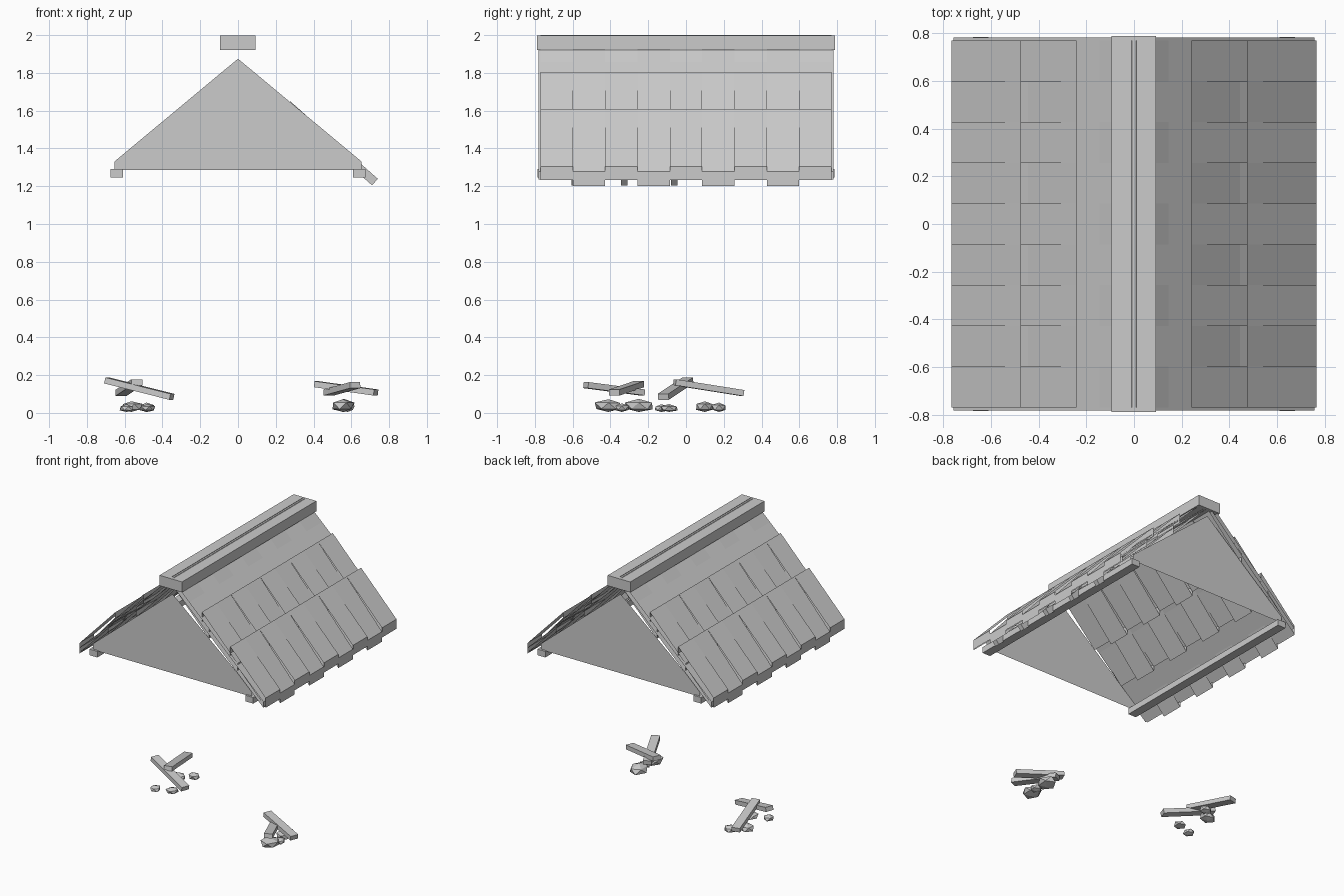
import bpy, bmesh, math, random
from mathutils import Vector

if "Cube" in bpy.data.objects:
    bpy.data.objects.remove(bpy.data.objects["Cube"])

random.seed(4)


def finish(bm, name):
    me = bpy.data.meshes.new(name)
    bm.to_mesh(me)
    bm.free()
    ob = bpy.data.objects.new(name, me)
    bpy.context.collection.objects.link(ob)
    return ob


def box(name, lo, hi):
    bm = bmesh.new()
    bmesh.ops.create_cube(bm, size=1)
    for v in bm.verts:
        v.co = Vector([(lo[i] + hi[i]) / 2 + v.co[i] * (hi[i] - lo[i]) for i in range(3)])
    return finish(bm, name)


def slabs(name, parts, turn):
    """Open-sided sloping slabs (y0, y1, top, end, height) with upright ends."""
    bm = bmesh.new()
    for y0, y1, (px, pz), (qx, qz), h in parts:
        sec = [(px, pz), (qx, qz), (qx, qz - h), (px, pz - h)]
        a, b = [[bm.verts.new((x, y, z)) for x, z in sec] for y in (y0, y1)]
        for i in range(4):
            j = (i + 1) % 4
            bm.faces.new((a[i], a[j], b[j], b[i]))
    ob = finish(bm, name)
    ob.rotation_euler.z = turn
    return ob


def plank(name, a, b, w=0.06, t=0.032):
    a, b = Vector(a), Vector(b)
    bm = bmesh.new()
    bmesh.ops.create_cube(bm, size=1)
    d = b - a
    for v in bm.verts:
        v.co = Vector((v.co.x * d.length, v.co.y * w, v.co.z * t))
    ob = finish(bm, name)
    ob.location = (a + b) / 2
    ob.rotation_euler = (0, -math.asin(d.z / d.length), math.atan2(d.y, d.x))
    return ob


def rock(name, x, y, rx, ry, h):
    bm = bmesh.new()
    bmesh.ops.create_icosphere(bm, subdivisions=1, radius=1)
    for v in bm.verts:
        k = random.uniform(0.88, 1.12)
        v.co = Vector((x + v.co.x * rx * k, y + v.co.y * ry * k,
                       h / 2 + max(-0.85, min(1, v.co.z * k)) * h / 2))
    low = min(v.co.z for v in bm.verts)
    for v in bm.verts:
        v.co.z += 0.005 - low
    return finish(bm, name)


# Ridge cap and eave beams
box("ridge_cap", (-0.094, -0.79, 1.92), (0.092, 0.79, 1.997))
for s in (-1, 1):
    xs = sorted((s * 0.61, s * 0.675))
    box("eave_beam", (xs[0], -0.785, 1.245), (xs[1], 0.785, 1.29))

# Gable sheets
for y in (-0.77, 0.77):
    bm = bmesh.new()
    pts = [(-0.655, 1.285), (0.655, 1.285), (0.655, 1.33), (0, 1.875), (-0.655, 1.33)]
    f = bm.faces.new([bm.verts.new((x, y, z)) for x, z in pts])
    if y > 0:
        f.normal_flip()
    finish(bm, "gable_wall")

# Roof decks and three rows of alternating shingles per slope
cols = 9
for turn in (0, math.pi):
    slabs("roof_deck", [(-0.782, 0.782, (0, 1.994), (0.757, 1.278), 0.043)], turn)
    for r in range(3):
        px, pz = 0.008 + 0.2335 * r, 2.0 - 0.195 * r
        parts = []
        for c in range(cols):
            drop, h = (0.333, 0.075) if c % 2 else (0.305, 0.072)
            y0 = -0.77 + 1.54 * c / cols
            parts.append((y0, y0 + 1.54 / cols, (px, pz), (px + 0.292, pz - drop), h))
        slabs("shingle_row", parts, turn)

# Surviving rafters under one slope
for k in range(5):
    y = -0.59 + 0.264 * k
    plank("rafter", (0.262, y, 1.632), (0.725, y, 1.222), 0.035, 0.046)

# Fallen planks
plank("fallen_plank", (0.415, -0.25, 0.152), (0.73, -0.38, 0.108))
plank("fallen_plank", (0.62, -0.53, 0.147), (0.48, -0.23, 0.108))
plank("fallen_plank", (-0.695, 0.01, 0.172), (-0.35, -0.12, 0.085))
plank("fallen_plank", (-0.535, -0.06, 0.162), (-0.62, 0.30, 0.105))

# Rubble
for x, y, rx, ry, h in [
    (0.555, -0.41, 0.066, 0.078, 0.075), (0.56, -0.25, 0.06, 0.08, 0.075),
    (0.58, -0.34, 0.042, 0.04, 0.05), (-0.565, 0.10, 0.06, 0.05, 0.065),
    (-0.485, 0.175, 0.045, 0.042, 0.055), (-0.59, -0.13, 0.04, 0.042, 0.045),
    (-0.48, -0.09, 0.042, 0.05, 0.045),
]:
    rock("rubble_stone", x, y, rx, ry, h)
